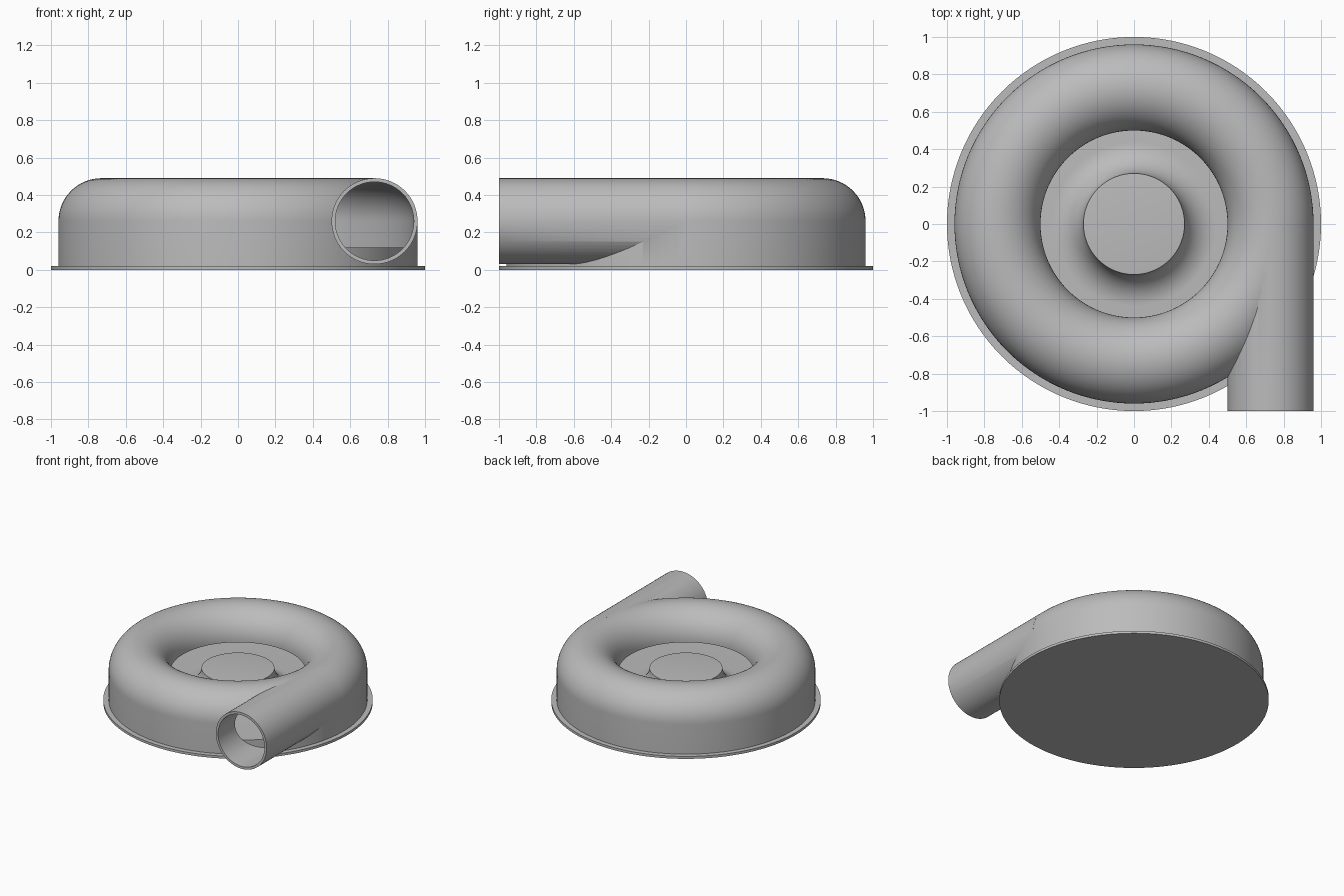
import bpy
import bmesh
import math
from mathutils import Matrix

cube = bpy.data.objects.get("Cube")
if cube:
    bpy.data.objects.remove(cube, do_unlink=True)

# Main sizes
RING = 0.73      # radius of the scroll centre line
AXIS = 0.26      # height of the scroll and outlet axis
TUBE = 0.23      # outer tube radius
BORE = 0.21      # inner tube radius
SEGMENTS = 128

grey = bpy.data.materials.new("light_grey_metal")
grey.use_nodes = True
colour = (0.5, 0.5, 0.5, 1)
grey.diffuse_color = colour
grey.node_tree.nodes["Principled BSDF"].inputs["Base Color"].default_value = colour


def finish(name, bm):
    bmesh.ops.recalc_face_normals(bm, faces=bm.faces)
    mesh = bpy.data.meshes.new(name)
    bm.to_mesh(mesh)
    bm.free()
    obj = bpy.data.objects.new(name, mesh)
    bpy.context.collection.objects.link(obj)
    mesh.materials.append(grey)
    return obj


def lathe(name, profile, closed):
    """Spin an (r, z) profile about the z axis."""
    bm = bmesh.new()
    verts = [bm.verts.new((r, 0, z)) for r, z in profile]
    edges = [bm.edges.new(pair) for pair in zip(verts, verts[1:])]
    if closed:
        edges.append(bm.edges.new((verts[-1], verts[0])))
    bmesh.ops.spin(bm, geom=verts + edges, cent=(0, 0, 0), axis=(0, 0, 1),
                   angle=math.tau, steps=SEGMENTS, use_merge=True)
    bmesh.ops.remove_doubles(bm, verts=bm.verts, dist=1e-5)
    return finish(name, bm)


def arc(cr, cz, radius, start, end, steps):
    angles = [math.radians(start + (end - start) * i / steps) for i in range(steps + 1)]
    return [(cr + radius * math.cos(a), cz + radius * math.sin(a)) for a in angles]


def outlet_rod(name, radius, front, back):
    """Solid rod along y on the outlet axis."""
    bm = bmesh.new()
    place = Matrix.Translation((RING, (front + back) / 2, AXIS)) @ Matrix.Rotation(math.pi / 2, 4, 'X')
    bmesh.ops.create_cone(bm, cap_ends=True, segments=64, radius1=radius, radius2=radius,
                          depth=back - front, matrix=place)
    return finish(name, bm)


def combine(target, tool, operation):
    mod = target.modifiers.new(operation.title(), 'BOOLEAN')
    mod.operation, mod.object, mod.solver = operation, tool, 'EXACT'
    bpy.context.view_layer.objects.active = target
    bpy.ops.object.modifier_apply(modifier=mod.name)
    bpy.data.objects.remove(tool, do_unlink=True)


def smooth(obj):
    bpy.ops.object.select_all(action='DESELECT')
    obj.select_set(True)
    bpy.context.view_layer.objects.active = obj
    bpy.ops.object.shade_smooth_by_angle(angle=math.radians(30))


# Scroll housing with its tangential outlet pipe
housing = lathe("scroll_housing",
                [(RING - TUBE, 0.015)] + arc(RING, AXIS, TUBE, 180, 0, 32) + [(RING + TUBE, 0.015)], True)
combine(housing, outlet_rod("outlet_pipe", TUBE, -1.0, -0.02), 'UNION')

# Hollow out the scroll and the outlet
cavity = lathe("scroll_cavity",
               [(0.3, -0.05), (0.3, AXIS - 0.005), (RING - BORE, AXIS - 0.005)]
               + arc(RING, AXIS, BORE, 180, 0, 32) + [(RING + BORE, -0.05)], True)
combine(housing, cavity, 'DIFFERENCE')
combine(housing, outlet_rod("outlet_bore", BORE, -1.1, -0.02), 'DIFFERENCE')
smooth(housing)

# Flanged back plate with raised floor and flared hub
plate = lathe("back_plate",
              [(0, 0), (1, 0), (1, 0.02), (0.93, 0.02), (0.93, 0.12)]
              + arc(0.44, 0.29, 0.17, 270, 184, 16) + [(0.256, 0.28), (0, 0.28)], False)
smooth(plate)
